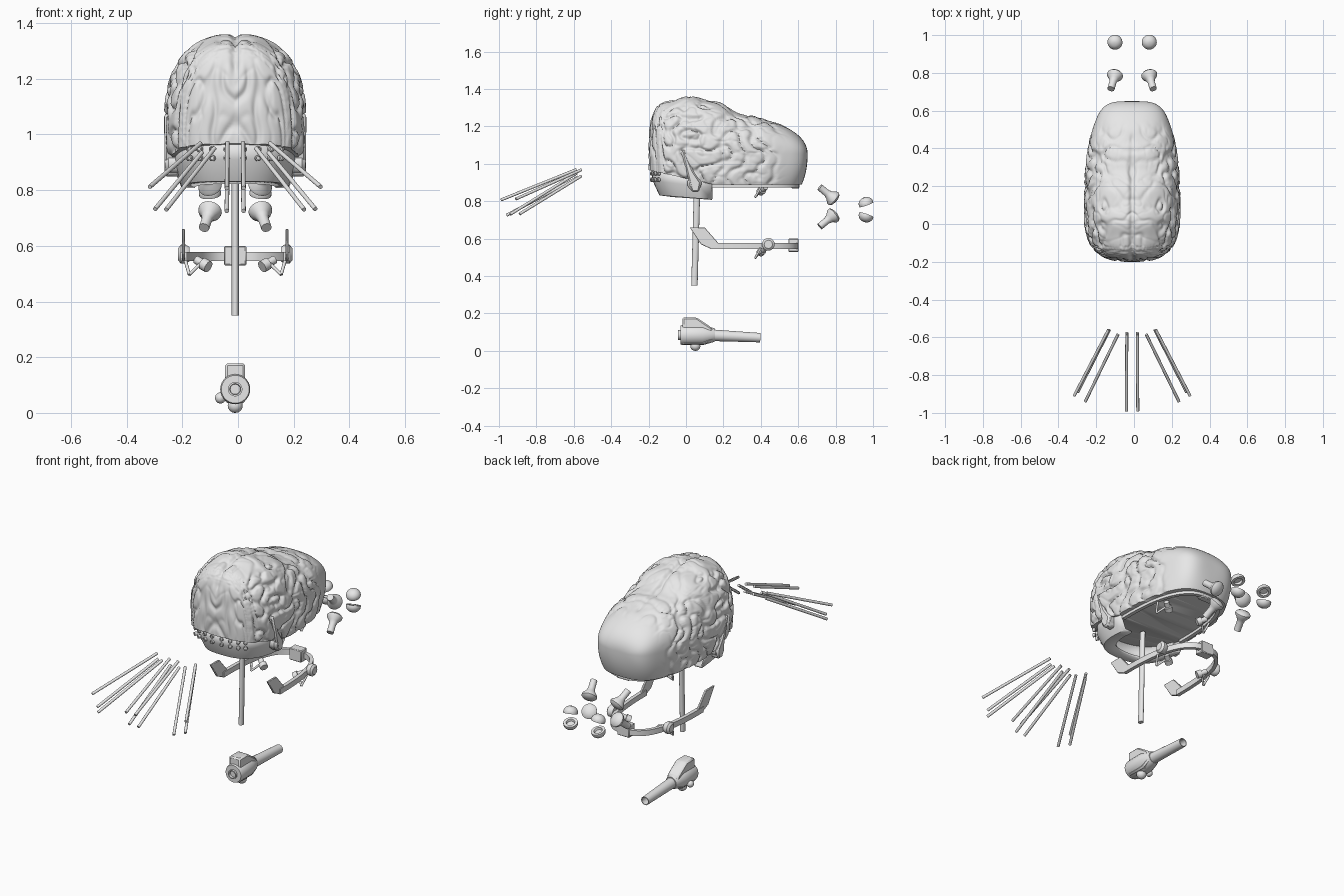
import bpy, bmesh, math
from mathutils import Vector, noise

CX = -0.01  # symmetry plane of the model

cube = bpy.data.objects.get("Cube")
if cube:
    bpy.data.objects.remove(cube, do_unlink=True)

grey = bpy.data.materials.new("light_grey")
grey.use_nodes = True
grey.diffuse_color = (0.8, 0.8, 0.8, 1)
grey.node_tree.nodes["Principled BSDF"].inputs["Base Color"].default_value = (0.8, 0.8, 0.8, 1)


def finish(name, bm, angle=35):
    bmesh.ops.recalc_face_normals(bm, faces=bm.faces)
    me = bpy.data.meshes.new(name)
    bm.to_mesh(me)
    bm.free()
    me.materials.append(grey)
    ob = bpy.data.objects.new(name, me)
    ob.location.x = CX
    bpy.context.collection.objects.link(ob)
    bpy.ops.object.select_all(action='DESELECT')
    ob.select_set(True)
    bpy.context.view_layer.objects.active = ob
    bpy.ops.object.shade_smooth_by_angle(angle=math.radians(angle))
    return ob


def lathe(name, start, axis, profile, sides=20):
    """Revolve (distance along axis, radius) pairs around an axis."""
    turn = Vector(axis).to_track_quat('Z', 'Y')
    bm = bmesh.new()
    rings = []
    for d, r in profile:
        ring = []
        for i in range(sides):
            a = math.tau * i / sides
            ring.append(bm.verts.new(Vector(start) + turn @ Vector((r * math.cos(a), r * math.sin(a), d))))
        rings.append(ring)
    for r0, r1 in zip(rings, rings[1:]):
        for i in range(sides):
            j = (i + 1) % sides
            bm.faces.new((r0[i], r0[j], r1[j], r1[i]))
    bm.faces.new(rings[0])
    bm.faces.new(rings[-1])
    return finish(name, bm)


def rod(name, a, b, r, sides=12):
    v = Vector(b) - Vector(a)
    return lathe(name, a, v, [(0, r), (v.length, r)], sides)


def prism(name, outline, x0, x1, bevel=0.004):
    """Extrude a (y, z) outline from x0 to x1."""
    bm = bmesh.new()
    face = bm.faces.new([bm.verts.new((x0, y, z)) for y, z in outline])
    new = bmesh.ops.extrude_face_region(bm, geom=[face])["geom"]
    bmesh.ops.translate(bm, verts=[g for g in new if isinstance(g, bmesh.types.BMVert)], vec=(x1 - x0, 0, 0))
    ob = finish(name, bm)
    mod = ob.modifiers.new("Bevel", 'BEVEL')
    mod.width = bevel
    return ob


def box(name, c, s):
    (y, z), (h, k) = c[1:], (s[1] / 2, s[2] / 2)
    return prism(name, [(y - h, z - k), (y + h, z - k), (y + h, z + k), (y - h, z + k)],
                 c[0] - s[0] / 2, c[0] + s[0] / 2)


def ramp(a, b, t):
    t = min(1, max(0, (t - a) / (b - a)))
    return t * t * (3 - 2 * t)


# Folded shell: square-ended in plan, rounded in profile, oval in section
def shell_point(d):
    v = d.y / sum(abs(c) ** 3 for c in d) ** (1 / 3)
    px, pz = (4, 2.2) if v > 0 else (3, 4)
    wide = max(0, 1 - abs(v) ** px) ** (1 / px)
    tall = max(0, 1 - abs(v) ** pz) ** (1 / pz)
    n = max(1e-6, (abs(d.x) ** 2.4 + abs(d.z) ** 2.4) ** (1 / 2.4))
    u, w = d.x / n * wide, d.z / n * tall
    y = 0.1 + v * (0.55 if v > 0 else 0.295)
    high = 0.305 - 0.085 * ramp(0.05, 0.36, y)
    low = 0.33 + 0.09 * ramp(0.1, 0.4, y)
    return Vector((u * (0.247 - 0.025 * ramp(0.15, 0.6, y)), y, 1.05 + w * (high if w > 0 else low)))


def fold(q):
    s = Vector((abs(q.x), q.y, q.z))
    face = ramp(-0.11, -0.17, q.y)
    s.z *= 1 - 0.5 * face
    s += 0.02 * noise.noise_vector(s * 7)
    groove = math.exp(-(noise.noise(s * 13) / 0.13) ** 2)
    fine = math.exp(-(noise.noise(s * 17 + Vector((7, 3, 1))) / 0.1) ** 2)
    top = ramp(1.17, 1.27, q.z) * ramp(0.19, 0.1, abs(q.x))
    amount = ramp(0.56, 0.4, q.y) * (1 - 0.65 * top) * (1 - 0.35 * face)
    out = amount * (0.009 - 0.017 * groove - 0.005 * fine)
    # shallow central cleft, and broad swells across the top
    cleft = ramp(1.15, 1.28, q.z) * ramp(0.5, 0.3, q.y)
    out -= 0.014 * cleft * math.exp(-(q.x / 0.015) ** 2)
    return out + 0.006 * top * ramp(0.6, 0.45, q.y) * math.sin(q.y * 36 + 1)


bm = bmesh.new()
bmesh.ops.create_icosphere(bm, subdivisions=7, radius=1)
for v in bm.verts:
    v.co = shell_point(v.co.copy())
bm.normal_update()
moves = [(v, v.normal * fold(v.co)) for v in bm.verts]
for v, offset in moves:
    v.co += offset
bmesh.ops.smooth_vert(bm, verts=bm.verts, factor=0.5, use_axis_x=True, use_axis_y=True, use_axis_z=True)
for co, no in (((0, 0, 0.89), (0, 0, 1)), ((0, -0.19, 0.965), (0, 0.226, 1))):
    cut = bmesh.ops.bisect_plane(bm, geom=bm.verts[:] + bm.edges[:] + bm.faces[:],
                                 plane_co=co, plane_no=no, clear_inner=True)
    bmesh.ops.holes_fill(bm, edges=[g for g in cut["geom_cut"] if isinstance(g, bmesh.types.BMEdge)])
finish("folded_shell", bm, 60)

# Curved neck plate under the folded shell
bm = bmesh.new()
rows = []
for grow, z, tilt in ((1.0, 0.97, 0.15), (0.98, 0.91, 0.12), (0.87, 0.835, 0.08), (0.65, 0.83, 0.07)):
    row = []
    for i in range(33):
        a = math.pi * (i / 32 - 0.5)
        sx, cy = math.sin(a), math.cos(a)
        x = math.copysign(abs(sx) ** 0.75, sx) * 0.222 * grow
        y = 0.14 - 0.325 * grow * max(cy, 0) ** 0.65
        row.append(bm.verts.new((x, y, z - tilt * (y + 0.18))))
    rows.append(row)
for r0, r1 in zip(rows, rows[1:]):
    for i in range(32):
        bm.faces.new((r0[i], r0[i + 1], r1[i + 1], r1[i]))
plate = finish("neck_plate", bm)
plate.modifiers.new("Thickness", 'SOLIDIFY').thickness = 0.012

# Sockets on the neck plate
for x, y in ((0.16, -0.15), (0.125, -0.168), (0.08, -0.178), (0.03, -0.183)):
    for s in (-1, 1):
        for z in (0.948, 0.915):
            lathe("plate_socket", (s * x, y + 0.008, z), (s * x, -0.25, 0),
                  [(0, 0.011), (0.014, 0.011), (0.016, 0.007), (0.01, 0.006)], 12)

# Fanned needles
for s in (-1, 1):
    for a, b in (((0.028, -0.585, 0.97), (0.03, -0.99, 0.807)),
                 ((0.028, -0.575, 0.93), (0.03, -0.96, 0.725)),
                 ((0.075, -0.585, 0.95), (0.248, -0.94, 0.73)),
                 ((0.125, -0.56, 0.968), (0.307, -0.91, 0.812)),
                 ((0.12, -0.56, 0.935), (0.288, -0.89, 0.732))):
        rod("needle", (s * a[0], *a[1:]), (s * b[0], *b[1:]), 0.008)

# Central spine post
post = rod("spine_post", (0, 0.06, 0.9), (0, 0.045, 0.35), 0.017, 16)
post.scale.x = 0.75


# U-shaped rails: one under the shell, one lowered
def rail(name, z, reach, width, thick):
    bm = bmesh.new()
    rings = []
    for i in range(41):
        a = math.pi * (i / 40 - 0.5)
        c, s = max(math.cos(a), 0) ** 0.75, math.copysign(abs(math.sin(a)) ** 0.75, a)
        mid = Vector((width * s, reach[0] + (reach[1] - reach[0]) * c, z))
        out = Vector((math.sin(a), math.cos(a), 0)) * thick / 2
        up = Vector((0, 0, 0.016))
        rings.append([bm.verts.new(mid + o) for o in (out + up, out - up, -out - up, up - out)])
    for r0, r1 in zip(rings, rings[1:]):
        for k in range(4):
            bm.faces.new((r0[k], r0[(k + 1) % 4], r1[(k + 1) % 4], r1[k]))
    bm.faces.new(rings[0])
    bm.faces.new(rings[-1])
    return finish(name, bm)


rail("upper_rail", 0.89, (0.14, 0.595), 0.2, 0.022)
rail("lower_rail", 0.562, (0.13, 0.59), 0.185, 0.022)
box("rail_front_block", (0, 0.575, 0.565), (0.08, 0.055, 0.07))
box("upper_front_block", (0, 0.585, 0.885), (0.08, 0.04, 0.035))
for s in (-1, 1):
    # Flared ends, hinge discs and pegs of the lower rail
    prism("flared_end", [(0.02, 0.66), (0.1, 0.66), (0.17, 0.58), (0.2, 0.547), (0.13, 0.547), (0.08, 0.57)],
          s * 0.18, s * 0.192, 0.002)
    lathe("hinge_disc", (s * 0.165, 0.44, 0.57), (s, 0, 0),
          [(0, 0.026), (0.012, 0.034), (0.03, 0.034), (0.04, 0.022)])
    for dz, kind in ((0, "lower"), (0.325, "upper")):
        lathe(kind + "_rail_peg", (s * 0.14, 0.425, 0.55 + dz), (-s * 0.6, -0.4, -0.35),
              [(0, 0.015), (0.03, 0.015), (0.031, 0.022), (0.058, 0.022)], 14)
        rod(kind + "_peg_brace", (s * 0.165, 0.37, 0.497 + dz), (s * 0.115, 0.41, 0.545 + dz), 0.006)
        rod(kind + "_peg_link", (s * 0.18, 0.4, 0.55 + dz), (s * 0.165, 0.37, 0.497 + dz), 0.006)
    # Slim ear pieces with a boss
    prism("ear_piece", [(-0.025, 1.07), (-0.01, 1.08), (0.04, 0.96), (0.08, 0.9), (0.07, 0.85), (0.03, 0.85), (0.01, 0.93)],
          s * 0.2, s * 0.254, 0.008)
    lathe("ear_boss", (s * 0.195, 0.045, 0.895), (s, 0, 0), [(0, 0.038), (0.045, 0.038), (0.058, 0.026)])
    # Flared plugs and dome caps
    for up in (-1, 1):
        z = 0.77 + up * 0.105
        lathe("flared_plug", (s * 0.112, 0.715, z), (-s * 0.025, 0.085, -up * 0.07),
              [(0, 0.019), (0.05, 0.019), (0.07, 0.026), (0.088, 0.041), (0.1, 0.043), (0.11, 0.034), (0.117, 0.012)])
        dome = [(0, 0.024), (0, 0.039), (0.008, 0.04)]
        dome += [(0.008 + 0.034 * math.sin(t * 0.26), 0.04 * math.cos(t * 0.26)) for t in range(1, 6)]
        lathe("dome_cap", (s * 0.09, 0.965, 0.755 + up * 0.026), (s * 0.1, -0.35, up), [(0.012, 0.02)] + dome)

# Nozzle unit: upright housing, collar, tube and knobs
prism("nozzle_housing", [(-0.02, 0.178), (0.058, 0.178), (0.14, 0.122), (0.15, 0.06), (0.1, 0.035), (-0.02, 0.035)],
      -0.036, 0.036, 0.008)
lathe("nozzle_body", (0, -0.03, 0.085), (0, 1, 0), [(0, 0.05), (0.01, 0.054), (0.12, 0.054), (0.17, 0.04), (0.185, 0.034)], 28)
lathe("nozzle_ring", (0, -0.042, 0.085), (0, 1, 0), [(0.012, 0.018), (0, 0.02), (0, 0.026), (0.03, 0.026)])
lathe("nozzle_tube", (0, 0.13, 0.084), (0, 1, -0.05), [(0, 0.031), (0.268, 0.025), (0.268, 0.021), (0.03, 0.021)])
for name, start, axis, r in (("bottom_knob", (0, 0.05, 0), (0, 0, 1), 0.026),
                             ("side_knob", (-0.035, 0.05, 0.058), (-1, 0, -0.25), 0.019)):
    lathe(name, start, axis, [(r - r * math.cos(t * math.pi / 8), r * math.sin(t * math.pi / 8) + 0.001) for t in range(9)])
